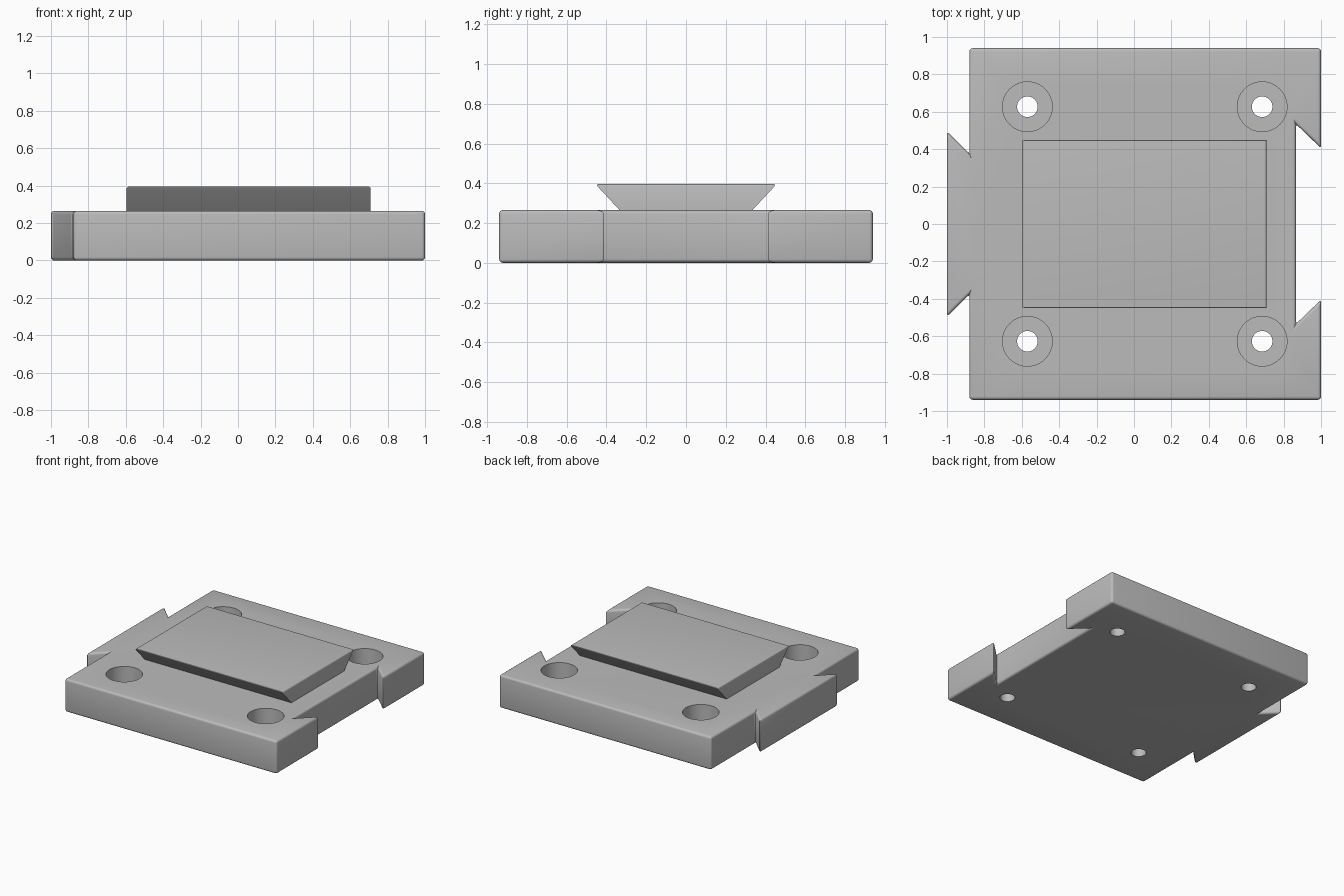
import bpy, bmesh, math

if "Cube" in bpy.data.objects:
    bpy.data.objects.remove(bpy.data.objects["Cube"])

grey = bpy.data.materials.new("plain grey")
grey.diffuse_color = (0.5, 0.5, 0.5, 1)
grey.use_nodes = True
grey.node_tree.nodes["Principled BSDF"].inputs["Base Color"].default_value = grey.diffuse_color


def finish(name, bm):
    bmesh.ops.recalc_face_normals(bm, faces=bm.faces)
    me = bpy.data.meshes.new(name)
    bm.to_mesh(me)
    bm.free()
    ob = bpy.data.objects.new(name, me)
    bpy.context.collection.objects.link(ob)
    me.materials.append(grey)
    return ob


def prism(name, profile, direction, radius, pick=lambda e: True):
    """Extrude a closed profile and round the picked edges."""
    bm = bmesh.new()
    face = bm.faces.new([bm.verts.new(p) for p in profile])
    new = bmesh.ops.extrude_face_region(bm, geom=[face])["geom"]
    bmesh.ops.translate(bm, vec=direction,
                        verts=[v for v in new if isinstance(v, bmesh.types.BMVert)])
    bmesh.ops.recalc_face_normals(bm, faces=bm.faces)
    bmesh.ops.bevel(bm, geom=[e for e in bm.edges if pick(e)], offset=radius,
                    segments=4, profile=0.5, affect='EDGES', clamp_overlap=True)
    return finish(name, bm)


H, TOP = 0.265, 0.395

# Base plate: dovetail tongue on the left edge, matching socket on the right
half = [(1.0, 0.94), (-0.88, 0.94), (-0.88, 0.375), (-1.0, 0.495)]
socket = [(0.865, 0.535), (1.0, 0.405)]
upper = socket + half
outline = upper + [(x, -y) for x, y in reversed(upper)]
plate = prism("base_plate", [(x, y, 0) for x, y in outline], (0, 0, H), 0.018)

# Counterbored screw holes, each cut by a turned stepped cutter
bm = bmesh.new()
N = 64
FLOOR = 0.075
steps = [(0.055, -0.1), (0.055, FLOOR), (0.133, FLOOR), (0.133, H + 0.1)]
for cx in (-0.57, 0.685):
    for cy in (-0.627, 0.627):
        rings = [[bm.verts.new((cx + r * math.cos(2 * math.pi * i / N),
                                cy + r * math.sin(2 * math.pi * i / N), z))
                  for i in range(N)] for r, z in steps]
        for a, b in zip(rings, rings[1:]):
            for i in range(N):
                j = (i + 1) % N
                bm.faces.new((a[i], a[j], b[j], b[i]))
        bm.faces.new(rings[0][::-1])
        bm.faces.new(rings[-1])
cutter = finish("screw_hole_cutter", bm)
cutter.hide_render = True
cutter.hide_set(True)
mod = plate.modifiers.new("screw_holes", 'BOOLEAN')
mod.operation = 'DIFFERENCE'
mod.solver = 'EXACT'
mod.object = cutter

# Raised dovetail rail on top, rounded along its upper edges
rail_profile = [(-0.595, -0.325, H - 0.01), (-0.595, 0.325, H - 0.01),
                (-0.595, 0.455, TOP), (-0.595, -0.455, TOP)]
rail = prism("dovetail_rail", rail_profile, (1.303, 0, 0), 0.012,
             lambda e: all(v.co.z > TOP - 0.01 for v in e.verts))

# Smooth shading with sharp corners kept
for ob in (plate, rail):
    bpy.ops.object.select_all(action='DESELECT')
    ob.select_set(True)
    bpy.context.view_layer.objects.active = ob
    if ob.modifiers:
        bpy.ops.object.modifier_apply(modifier="screw_holes")
    bpy.ops.object.shade_smooth_by_angle(angle=math.radians(35))
bpy.data.objects.remove(cutter)
